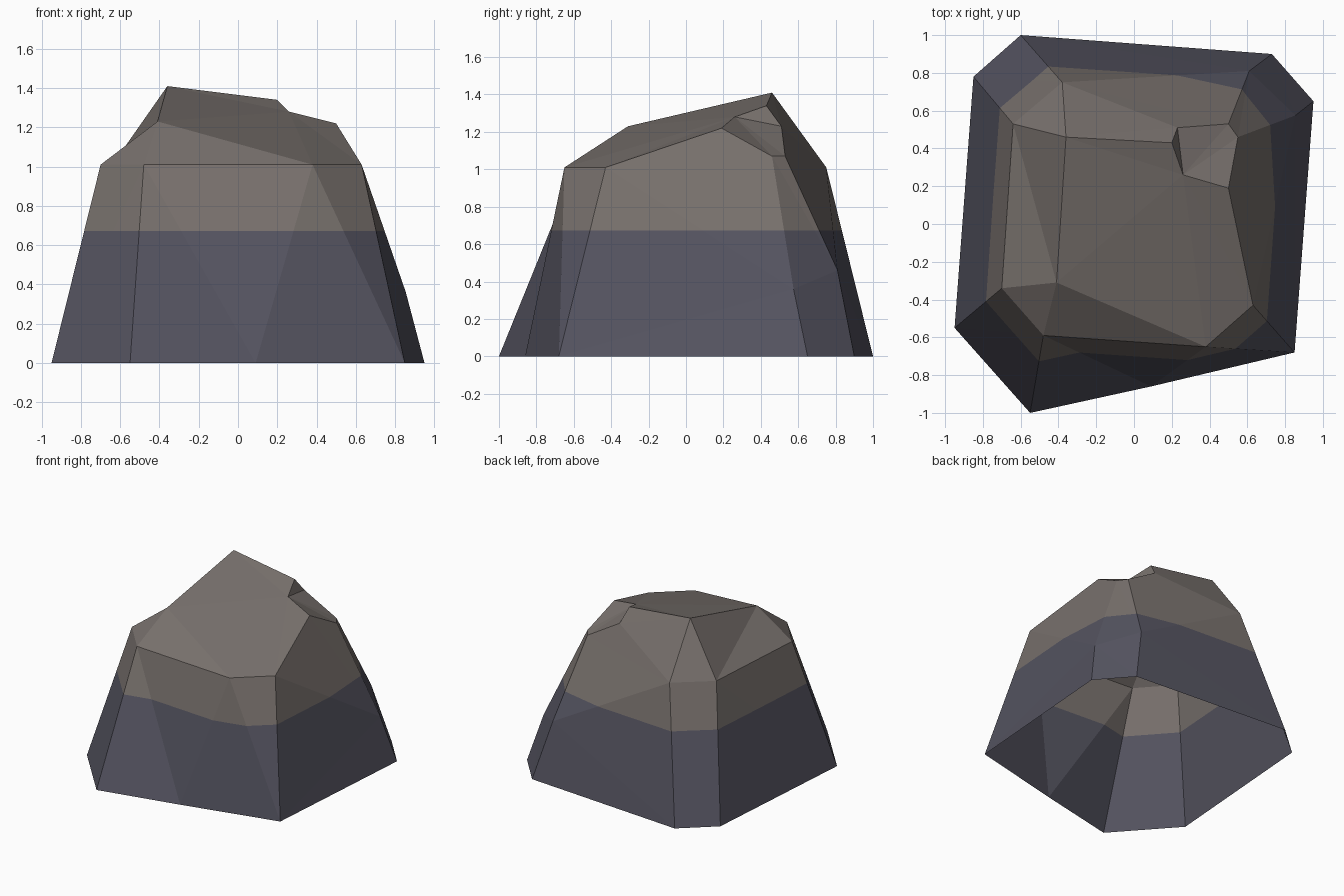
import bpy, bmesh

if "Cube" in bpy.data.objects:
    bpy.data.objects.remove(bpy.data.objects["Cube"])

BAND_HEIGHT = 0.672

# Corner points: ground outline, shoulder ring, crown and the chipped notch
P = {
    # ground outline
    "g_left": (-0.95, -0.55, 0), "g_front": (-0.55, -1.0, 0), "g_mid": (0.09, -0.86, 0),
    "g_right": (0.85, -0.68, 0), "g_side": (0.95, 0.65, 0), "g_back": (0.73, 0.90, 0),
    "g_rear": (-0.60, 1.0, 0), "g_rear_left": (-0.85, 0.78, 0),
    # shoulder
    "s_left": (-0.70, -0.34, 1.01), "s_front": (-0.48, -0.59, 1.01),
    "s_front_r": (0.38, -0.65, 1.01), "s_right": (0.63, -0.43, 1.01),
    "s_rear": (-0.38, 0.75, 1.01), "s_rear_left": (-0.64, 0.53, 1.01),
    "s_side": (0.855, 0.575, 0.36), "s_back": (0.61, 0.81, 0.46),
    # crown
    "peak": (-0.36, 0.46, 1.41), "ridge": (-0.41, -0.31, 1.23),
    # notch
    "n_top": (0.20, 0.43, 1.34), "n_in": (0.26, 0.26, 1.28), "n_front": (0.50, 0.19, 1.22),
    "n_side": (0.55, 0.46, 1.07), "n_back": (0.50, 0.53, 1.07), "n_floor": (0.23, 0.51, 1.23),
}

# Facets, wound counter-clockwise from outside; the underside is open
FACETS = [
    "g_left g_front s_front s_left",
    "g_front g_mid s_front", "g_mid s_front_r s_front", "g_mid g_right s_front_r",
    "g_right s_right s_front_r",
    "g_right g_side s_side n_side n_front s_right",
    "g_side g_back s_back s_side", "s_side s_back n_back n_side",
    "g_back g_rear s_rear s_back",
    "s_back s_rear n_back", "s_rear peak n_floor n_back", "peak n_top n_floor",
    "g_rear g_rear_left s_rear_left s_rear",
    "g_rear_left g_left s_left s_rear_left",
    "s_rear peak s_rear_left",
    "s_left ridge peak s_rear_left",
    "s_left s_front s_front_r ridge",
    "ridge s_front_r s_right n_front n_in n_top peak",
    "n_top n_in n_floor",
    "n_in n_front n_side n_back n_floor",
]


def material(name, rgb):
    m = bpy.data.materials.new(name)
    m.diffuse_color = (*rgb, 1)
    m.use_nodes = True
    m.node_tree.nodes["Principled BSDF"].inputs["Base Color"].default_value = m.diffuse_color
    return m


bm = bmesh.new()
verts = {name: bm.verts.new(co) for name, co in P.items()}
for facet in FACETS:
    bm.faces.new([verts[n] for n in facet.split()])
bmesh.ops.triangulate(bm, faces=bm.faces[:])
bmesh.ops.recalc_face_normals(bm, faces=bm.faces[:])
# recalc on an open shell can flip inward: make the crown face up
if sum(f.normal.z * f.calc_area() for f in bm.faces) < 0:
    bmesh.ops.reverse_faces(bm, faces=bm.faces[:])

# Cut the shell level so the lower band takes its own colour
bmesh.ops.bisect_plane(bm, geom=bm.verts[:] + bm.edges[:] + bm.faces[:],
                       plane_co=(0, 0, BAND_HEIGHT), plane_no=(0, 0, 1))
for f in bm.faces:
    f.smooth = False
    f.material_index = int(f.calc_center_median().z < BAND_HEIGHT)

mesh = bpy.data.meshes.new("rock")
bm.to_mesh(mesh)
bm.free()
mesh.materials.append(material("warm grey stone", (0.188, 0.165, 0.153)))
mesh.materials.append(material("dark blue grey stone", (0.091, 0.089, 0.119)))
bpy.context.collection.objects.link(bpy.data.objects.new("rock", mesh))
